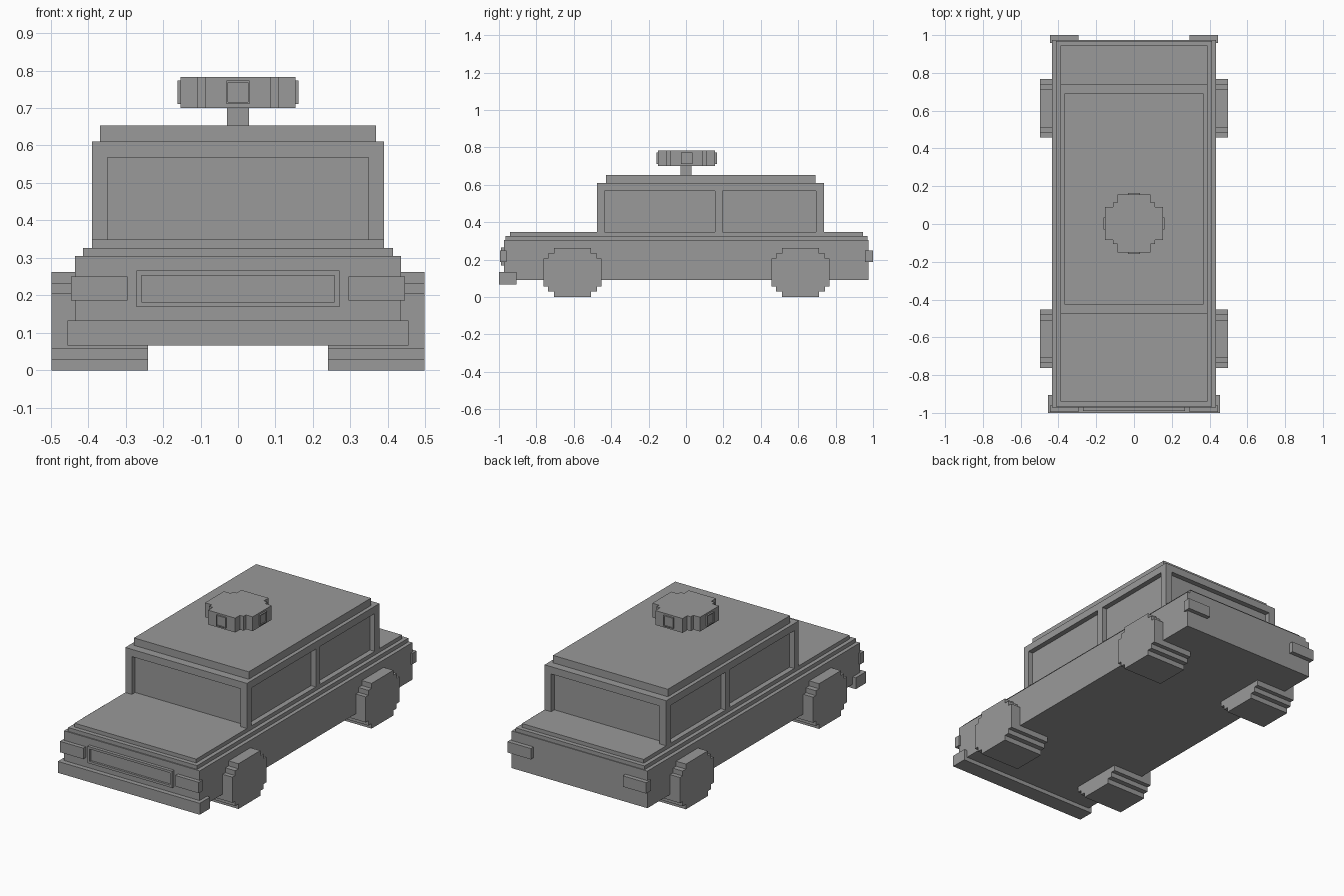
import bpy, bmesh
from mathutils import Vector

if "Cube" in bpy.data.objects:
    bpy.data.objects.remove(bpy.data.objects["Cube"])

grey = bpy.data.materials.new("plain_grey")
grey.diffuse_color = (0.32, 0.32, 0.32, 1)
grey.use_nodes = True
grey.node_tree.nodes["Principled BSDF"].inputs["Base Color"].default_value = grey.diffuse_color


def finish(name, bm):
    bmesh.ops.recalc_face_normals(bm, faces=bm.faces)
    me = bpy.data.meshes.new(name)
    bm.to_mesh(me)
    bm.free()
    me.materials.append(grey)
    ob = bpy.data.objects.new(name, me)
    bpy.context.collection.objects.link(ob)
    return ob


def add_box(bm, x, y, z):
    vs = bmesh.ops.create_cube(bm, size=1)["verts"]
    for v in vs:
        v.co = Vector([(r[0] + r[1]) / 2 + c * (r[1] - r[0])
                       for c, r in zip(v.co, (x, y, z))])


def box(name, x, y, z):
    bm = bmesh.new()
    add_box(bm, x, y, z)
    return finish(name, bm)


def framed_box(name, x, y, z, facing, rim, depth):
    """Box whose face towards `facing` has a rim and a sunken centre."""
    bm = bmesh.new()
    add_box(bm, x, y, z)
    bmesh.ops.recalc_face_normals(bm, faces=bm.faces)
    face = max(bm.faces, key=lambda f: f.normal.dot(Vector(facing)))
    bmesh.ops.inset_region(bm, faces=[face], thickness=rim)
    bottom = bmesh.ops.extrude_discrete_faces(bm, faces=[face])["faces"][0]
    bmesh.ops.translate(bm, verts=bottom.verts, vec=Vector(facing) * -depth)
    return finish(name, bm)


def prism(name, outline, place, offset):
    """Extrude a 2D outline, placed in 3D by `place`, along `offset`."""
    bm = bmesh.new()
    face = bm.faces.new([bm.verts.new(place(a, b)) for a, b in outline])
    ext = bmesh.ops.extrude_face_region(bm, geom=[face])["geom"]
    bmesh.ops.translate(bm, vec=offset,
                        verts=[g for g in ext if isinstance(g, bmesh.types.BMVert)])
    return finish(name, bm)


def stepped(corners):
    """Stepped round outline from its upper right quarter."""
    right = [(a, -b) for a, b in reversed(corners)] + [(a, b) for a, b in reversed(corners)][::-1]
    return right + [(-a, b) for a, b in reversed(right)]


# Body and stepped beltline
box("lower_body", (-.435, .435), (-.972, .975), (.09, .305))
box("belt_step", (-.413, .413), (-.965, .97), (.305, .327))
box("hood_and_trunk_deck", (-.39, .39), (-.94, .945), (.327, .349))

# Cabin with sunken windows on all four sides
cabin = box("cabin", (-.39, .39), (-.475, .738), (.349, .61))
bm = bmesh.new()
wz = (.33, .568)
add_box(bm, (-.348, .348), (-.6, -.445), wz)
add_box(bm, (-.348, .348), (.708, .85), wz)
for s in (-1, 1):
    for y in ((-.435, .155), (.195, .695)):
        add_box(bm, tuple(sorted((s * .36, s * .5))), y, wz)
cutter = finish("window_cutter", bm)
cutter.hide_render = True
cutter.hide_viewport = True
cutter.display_type = 'WIRE'
mod = cabin.modifiers.new("windows", 'BOOLEAN')
mod.operation = 'DIFFERENCE'
mod.solver = 'EXACT'
mod.object = cutter
bpy.context.view_layer.objects.active = cabin
bpy.ops.object.modifier_apply(modifier=mod.name)
bpy.data.objects.remove(cutter)

box("roof", (-.368, .368), (-.427, .692), (.61, .653))

# Bumper, grille and lights
box("front_bumper", (-.455, .455), (-1, -.905), (.067, .133))
framed_box("grille", (-.271, .271), (-.99, -.96), (.169, .266), (0, -1, 0), .019, .012)
for s, side in ((-1, "left"), (1, "right")):
    x = tuple(sorted((s * .295, s * .445)))
    box(side + "_headlight", x, (-.995, -.96), (.187, .25))
    box(side + "_taillight", x, (.957, 1), (.187, .25))

# Stepped wheels
wheel = stepped([(.155, .074), (.13, .074), (.13, .102), (.1, .102), (.1, .131)])
for s, side in ((-1, "left"), (1, "right")):
    for y, end in ((-.607, "front"), (.612, "rear")):
        prism(f"{end}_{side}_wheel", wheel,
              lambda a, b: (s * .24, y + a, .131 + b), (s * .258, 0, 0))

# Roof beacon with a small framed lamp on each side
box("beacon_stem", (-.03, .03), (-.03, .03), (.653, .7))
beacon = stepped([(.153, .087), (.11, .087), (.11, .11), (.087, .11), (.087, .153)])
prism("beacon", beacon, lambda a, b: (a, b + .003, .7), (0, 0, .083))
for i, (dx, dy) in enumerate(((1, 0), (-1, 0), (0, 1), (0, -1))):
    cx, cy = dx * .154, dy * .154 + .003
    hx, hy = (.008, .031) if dx else (.031, .008)
    framed_box(f"beacon_lamp_{i + 1}", (cx - hx, cx + hx), (cy - hy, cy + hy),
               (.711, .773), (dx, dy, 0), .007, .005)
